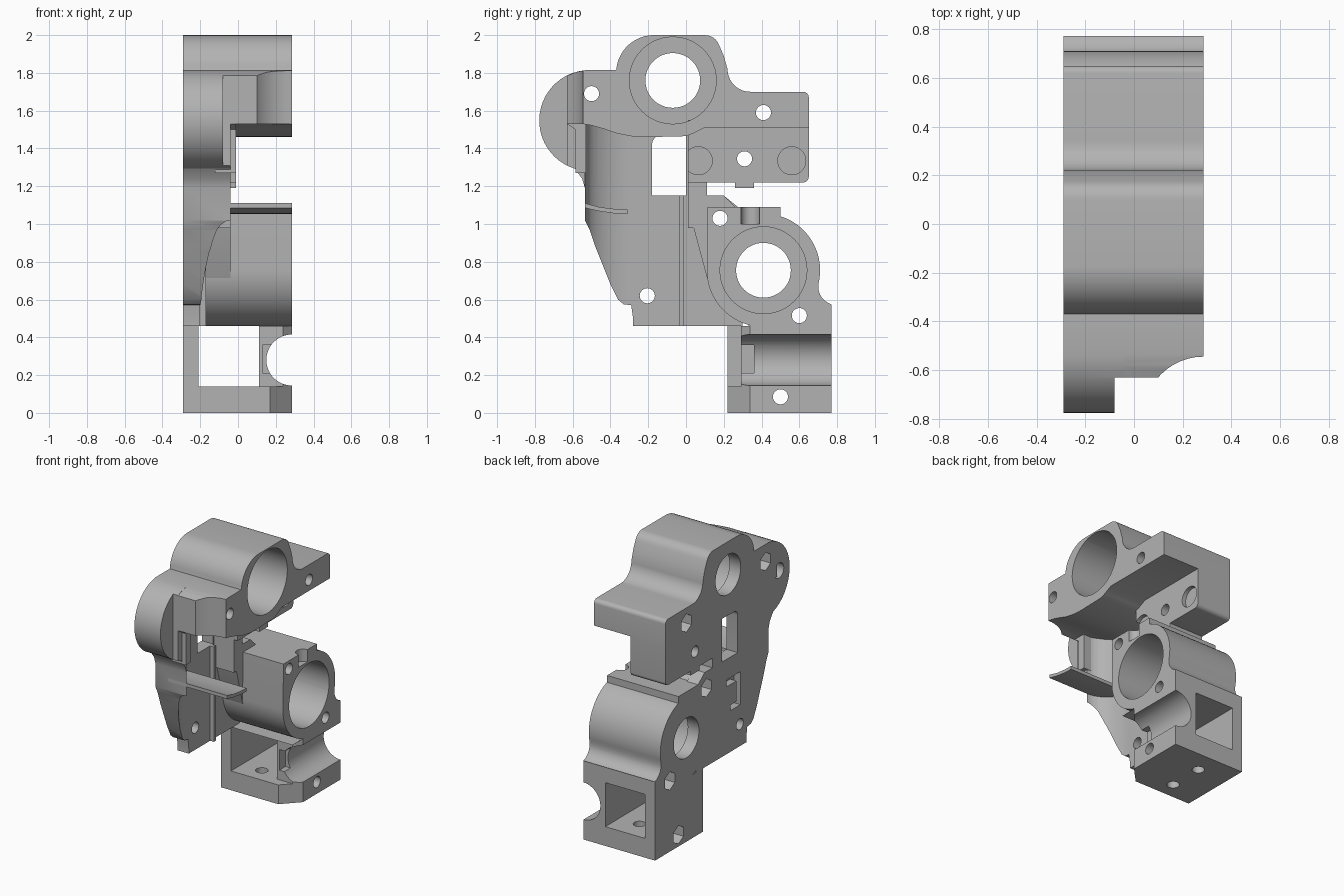
import bpy, bmesh
from math import radians, cos, sin
from mathutils import Vector

if "Cube" in bpy.data.objects:
    bpy.data.objects.remove(bpy.data.objects["Cube"], do_unlink=True)

grey = bpy.data.materials.new("plain_grey")
grey.use_nodes = True
grey.diffuse_color = (0.45, 0.45, 0.45, 1)
grey.node_tree.nodes["Principled BSDF"].inputs["Base Color"].default_value = (0.45, 0.45, 0.45, 1)

L, R = -0.29, 0.285          # outer faces of the bracket along x


def arc(u, v, r, a0, a1, n=12):
    return [(u + r * cos(radians(a0 + (a1 - a0) * i / n)),
             v + r * sin(radians(a0 + (a1 - a0) * i / n))) for i in range(n + 1)]


def circle(u, v, r, n=48, turn=0):
    return arc(u, v, r, turn, 360 + turn, n)[:-1]


def rect(u0, u1, v0, v1):
    return [(u0, v0), (u1, v0), (u1, v1), (u0, v1)]


def prism(name, outline, lo, hi, axis="x"):
    """Extrude an outline along an axis: x takes (y, z), y takes (x, z), z takes (x, y)."""
    place = {"x": lambda u, v: (lo, u, v), "y": lambda u, v: (u, lo, v),
             "z": lambda u, v: (u, v, lo)}[axis]
    bm = bmesh.new()
    face = bm.faces.new([bm.verts.new(place(u, v)) for u, v in outline])
    out = bmesh.ops.extrude_face_region(bm, geom=[face])
    step = Vector([hi - lo if a == axis else 0 for a in "xyz"])
    bmesh.ops.translate(bm, vec=step, verts=[e for e in out["geom"] if isinstance(e, bmesh.types.BMVert)])
    bmesh.ops.recalc_face_normals(bm, faces=bm.faces)
    mesh = bpy.data.meshes.new(name)
    bm.to_mesh(mesh)
    bm.free()
    mesh.materials.append(grey)
    obj = bpy.data.objects.new(name, mesh)
    bpy.context.scene.collection.objects.link(obj)
    return obj


def carve(obj, tools, operation="DIFFERENCE"):
    bpy.context.view_layer.objects.active = obj
    for tool in tools:
        mod = obj.modifiers.new("cut", "BOOLEAN")
        mod.operation, mod.solver, mod.object = operation, "EXACT", tool
        bpy.ops.object.modifier_apply(modifier=mod.name)


cutters = []


def cutter(outline, lo, hi, axis="x"):
    obj = prism("cutter", outline, lo, hi, axis)
    obj.hide_render = True
    cutters.append(obj)
    return obj


def bolt(y, z, nut=True):
    tools = [cutter(circle(y, z, 0.04, 24), -0.4, 0.4)]
    if nut:
        tools.append(cutter(circle(y, z, 0.066, 6, 30), -0.4, -0.21))
    return tools


def bearing(y, z):
    return [cutter(circle(y, z, 0.145), -0.4, 0.4), cutter(circle(y, z, 0.23), -0.2, 0.4)]


# Upper bearing housing with its rear arm
upper = prism("upper_housing",
              [(-0.63, 1.53), (-0.63, 1.785), (-0.58, 1.805), (-0.53, 1.815), (-0.37, 1.815)]
              + arc(-0.17, 1.8, 0.2, 175, 90) + arc(0.1, 1.92, 0.08, 90, 20, 6) + [(0.2, 1.89)]
              + arc(0.34, 1.82, 0.12, 180, 270) + arc(0.62, 1.67, 0.03, 90, 0, 6)
              + [(0.65, 1.51), (0.1, 1.51), (0.04, 1.48), (0, 1.465), (-0.2, 1.46), (-0.28, 1.463),
                 (-0.36, 1.478), (-0.44, 1.505), (-0.5, 1.522), (-0.55, 1.53)], L, R)
front_bolt = bolt(-0.5, 1.69)
arm_bolt = bolt(0.41, 1.59)
carve(upper, bearing(-0.07, 1.76) + front_bolt + arm_bolt
      + [cutter(circle(0.285, -0.79, 0.245), 1.3, 1.95, "z")])

# Side plate with the rounded front lobe and a coved front lip
plate = prism("side_plate",
              arc(-0.51, 1.548, 0.267, 90, 253, 24)
              + [(-0.55, 1.24), (-0.535, 1.19), (-0.535, 1.02), (-0.51, 0.97), (-0.48, 0.88),
                 (-0.44, 0.78), (-0.4, 0.68), (-0.36, 0.6), (-0.33, 0.575), (-0.29, 0.57),
                 (-0.28, 0.5), (-0.28, 0.46), (0.3, 0.46), (0.3, 1.07), (0.2, 1.15),
                 (0.11, 1.15), (0.11, 1.25), (0.05, 1.5), (-0.3, 1.5), (-0.3, 1.6)], L, 0)
cove = cutter([(-0.4, -0.9), (-0.08, -0.9), (-0.08, -0.63), (-0.04, -0.63), (-0.04, -0.535)]
              + [(-0.2 + 0.16 * (1 - sin(radians(a))) , -0.3 - 0.235 * cos(radians(a)))
                 for a in range(9, 91, 9)]
              + [(-0.2, 0.5), (-0.4, 0.5)], 0, 2.2, "z")
carve(plate, [cove], "INTERSECT")
window = cutter([(-0.18, 1.15), (0, 1.15), (0, 1.47)] + arc(-0.13, 1.42, 0.05, 90, 180, 6), -0.5, 0)
clip_slot = cutter([(-0.21, 0.76), (-0.1, 0.76), (-0.1, 0.8), (-0.165, 0.8), (-0.165, 0.95),
                    (-0.05, 0.95), (-0.05, 1.0), (-0.21, 1.0)], -0.4, -0.24)
lobe_hole = cutter(circle(-0.655, 1.565, 0.055, 24), -0.4, -0.16)
plate_bolt = bolt(0.18, 1.03)
carve(plate, [window, clip_slot, lobe_hole] + front_bolt + plate_bolt + bolt(-0.205, 0.62, False))

# Small details on the plate: front lip, curved fin, vertical rib
prism("front_lip", [(-0.63, 1.6), (-0.63, 1.53), (-0.585, 1.5), (-0.585, 1.27), (-0.53, 1.27),
                    (-0.53, 1.6)], -0.12, -0.01)
prism("curved_fin", [(-0.535, 1.11), (-0.46, 1.09), (-0.38, 1.08), (-0.31, 1.078), (-0.31, 1.053),
                     (-0.38, 1.056), (-0.46, 1.068), (-0.535, 1.085)], -0.19, R)
prism("vertical_rib", rect(-0.035, -0.01, 0.46, 1.15), -0.21, -0.17)

# Rear mounting block under the arm, with two round pockets
mount = prism("rear_mount", [(0.01, 1.55), (0.01, 1.22), (0.26, 1.22), (0.26, 1.19), (0.36, 1.19),
                             (0.36, 1.22)] + arc(0.62, 1.25, 0.03, 270, 360, 6)
              + [(0.65, 1.55)], L, -0.01)
carve(mount, arm_bolt + bolt(0.31, 1.345, False)
      + [cutter(circle(y, 1.335, 0.074), -0.04, 0.1) for y in (0.065, 0.56)])

# Web joining the mount to the lower housing
web = prism("joining_web", [(0.01, 1.3), (0.11, 1.3), (0.11, 1.15), (0.2, 1.15), (0.27, 1.08),
                            (0.13, 1.0), (0.13, 0.68), (0.11, 0.72), (0.04, 0.98), (0.01, 0.98)],
            L, -0.04)
carve(web, plate_bolt)

# Lower bearing housing with the square foot
lower = prism("lower_housing_and_foot",
              [(0.115, 1.09), (0.5, 1.09), (0.5, 1.04)] + arc(0.41, 0.755, 0.3, 70, -14, 16)
              + arc(0.8, 0.67, 0.1, 190, 254, 8) + [(0.77, 0.57), (0.77, 0), (0.22, 0), (0.22, 0.46)]
              + arc(0.41, 0.755, 0.3, 258, 180, 16), L, R)
foot_cuts = [
    cutter(rect(-0.21, 0.11, 0.14, 0.46), 0.1, 0.9, "y"),            # square tunnel
    cutter(rect(0.05, 0.4, 0.14, 0.46), 0.1, 0.29, "y"),             # open front of the pillar
    cutter(circle(R, 0.28, 0.135), 0.1, 0.9, "y"),                   # round channel
    cutter(rect(0.29, 0.36, 0.21, 0.36), 0.13, 0.3),                 # pocket in the channel
    cutter([(0.17, 0.22), (0.17, 0.15), (0.4, 0.15), (0.4, 0.46), (R, 0.34)], -0.1, 0.46, "z"),
    cutter(circle(R, 0.34, 0.05, 24), 1.0, 1.2, "z"),                # notch in the housing top
    cutter(circle(-0.05, 0.345, 0.042, 24), -0.1, 0.3, "z"),
    cutter(circle(-0.05, 0.605, 0.042, 24), -0.1, 0.3, "z")]
lower_bore = bearing(0.41, 0.755)
carve(lower, lower_bore + foot_cuts + plate_bolt + bolt(0.6, 0.515) + bolt(0.5, 0.085))
carve(plate, lower_bore)

# Remove the cutters and smooth the curved walls
for obj in cutters:
    bpy.data.objects.remove(obj, do_unlink=True)
for obj in list(bpy.context.scene.collection.objects):
    if obj.type == "MESH":
        bpy.ops.object.select_all(action="DESELECT")
        obj.select_set(True)
        bpy.context.view_layer.objects.active = obj
        bpy.ops.object.shade_smooth_by_angle(angle=radians(30))
